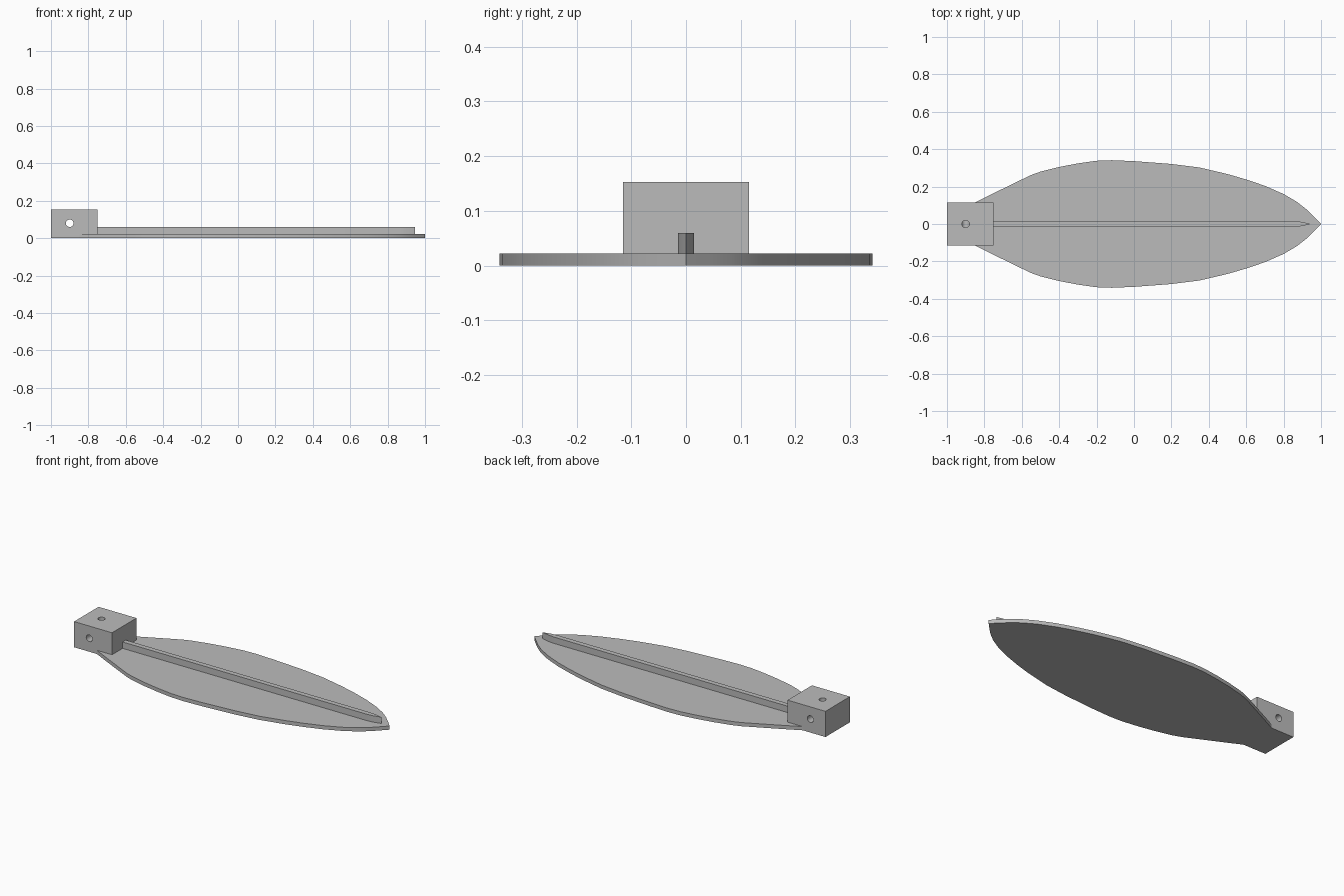
import bpy, bmesh
from mathutils import Matrix

cube = bpy.data.objects.get("Cube")
if cube:
    bpy.data.objects.remove(cube, do_unlink=True)

grey = bpy.data.materials.new("plain grey")
grey.use_nodes = True
grey.diffuse_color = (0.5, 0.5, 0.5, 1)
grey.node_tree.nodes["Principled BSDF"].inputs["Base Color"].default_value = (0.5, 0.5, 0.5, 1)


def make(name, bm):
    bmesh.ops.recalc_face_normals(bm, faces=bm.faces)
    mesh = bpy.data.meshes.new(name)
    bm.to_mesh(mesh)
    bm.free()
    mesh.materials.append(grey)
    obj = bpy.data.objects.new(name, mesh)
    bpy.context.collection.objects.link(obj)
    return obj


def mirrored_plate(name, half, z0, z1):
    """Extrude an outline given for its +y half, mirrored across y = 0."""
    outline = half + [(x, -y) for x, y in reversed(half) if y > 0]
    bm = bmesh.new()
    face = bm.faces.new([bm.verts.new((x, y, z0)) for x, y in outline])
    top = bmesh.ops.extrude_face_region(bm, geom=[face])
    verts = [v for v in top["geom"] if isinstance(v, bmesh.types.BMVert)]
    bmesh.ops.translate(bm, verts=verts, vec=(0, 0, z1 - z0))
    return make(name, bm)


def drill(target, name, centre, length, axis):
    """Cut a round hole along the given axis."""
    bm = bmesh.new()
    turn = Matrix.Rotation(1.5708, 4, "X") if axis == "Y" else Matrix()
    bmesh.ops.create_cone(bm, cap_ends=True, segments=32, radius1=0.02, radius2=0.02,
                          depth=length, matrix=Matrix.Translation(centre) @ turn)
    cutter = make(name, bm)
    cutter.hide_render = True
    cutter.hide_viewport = True
    cutter.display_type = "WIRE"
    mod = target.modifiers.new(name, "BOOLEAN")
    mod.operation = "DIFFERENCE"
    mod.solver = "EXACT"
    mod.object = cutter


# Leaf-shaped blade
half = [(-0.85, 0.115), (-0.76, 0.16), (-0.6, 0.238), (-0.55, 0.262), (-0.5, 0.28),
        (-0.4, 0.305), (-0.3, 0.324), (-0.2, 0.338), (-0.12, 0.341), (0, 0.336),
        (0.2, 0.321), (0.35, 0.302), (0.5, 0.267), (0.6, 0.238), (0.7, 0.204),
        (0.8, 0.16), (0.87, 0.119), (0.92, 0.08), (0.96, 0.041), (1, 0)]
mirrored_plate("blade", half, 0, 0.022)

# Raised midrib with a pointed tip
mirrored_plate("midrib", [(-0.76, 0.015), (0.86, 0.015), (0.9, 0.011), (0.945, 0)], 0.02, 0.06)

# Mounting block with a cross hole and a blind hole from above
block = mirrored_plate("mounting_block", [(-1, 0.115), (-0.75, 0.115)], 0, 0.153)
drill(block, "cross_hole_cutter", (-0.9, 0, 0.08), 0.4, "Y")
drill(block, "top_hole_cutter", (-0.9, 0, 0.13), 0.1, "Z")

# Smooth the curved rim, keep corners crisp
bpy.ops.object.select_all(action="DESELECT")
for obj in bpy.context.collection.objects:
    if obj.name in ("blade", "midrib"):
        obj.select_set(True)
        bpy.context.view_layer.objects.active = obj
bpy.ops.object.shade_smooth_by_angle(angle=0.5)
